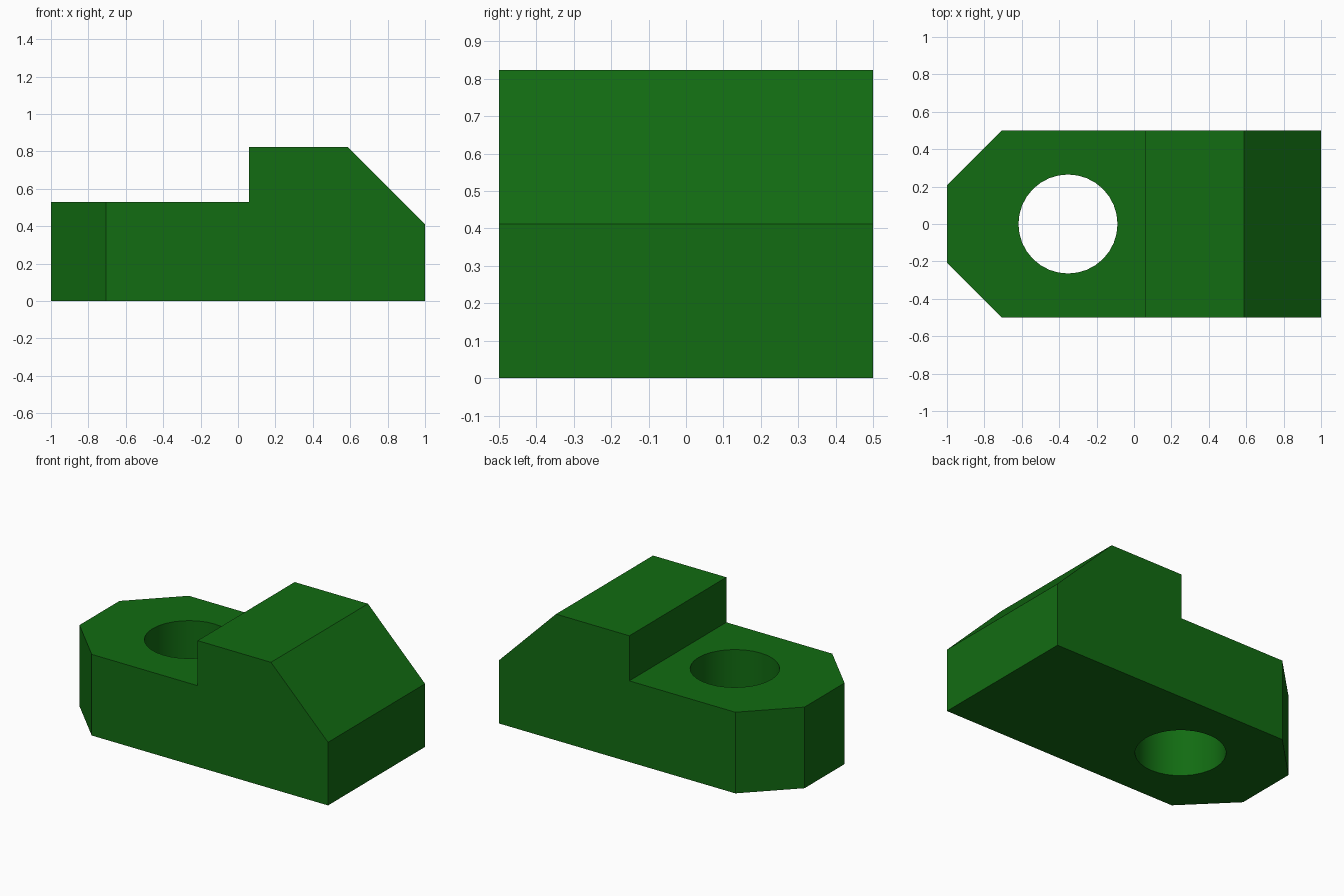
import bpy, bmesh, math
from mathutils import Vector

if "Cube" in bpy.data.objects:
    bpy.data.objects.remove(bpy.data.objects["Cube"])

U = 1 / 17  # drawing unit


def prism(name, points, direction):
    """Extrude a closed outline along a direction."""
    bm = bmesh.new()
    face = bm.faces.new([bm.verts.new(p) for p in points])
    ext = bmesh.ops.extrude_face_region(bm, geom=[face])
    verts = [v for v in ext["geom"] if isinstance(v, bmesh.types.BMVert)]
    bmesh.ops.translate(bm, verts=verts, vec=Vector(direction))
    bmesh.ops.recalc_face_normals(bm, faces=bm.faces)
    mesh = bpy.data.meshes.new(name)
    bm.to_mesh(mesh)
    bm.free()
    obj = bpy.data.objects.new(name, mesh)
    bpy.context.collection.objects.link(obj)
    return obj


def cut(target, tool, operation):
    """Apply a boolean and discard its tool."""
    tool.hide_render = True
    mod = target.modifiers.new(tool.name, 'BOOLEAN')
    mod.operation = operation
    mod.solver = 'EXACT'
    mod.object = tool
    bpy.context.view_layer.objects.active = target
    bpy.ops.object.modifier_apply(modifier=mod.name)
    bpy.data.objects.remove(tool)


# Side profile: low shelf, raised block, sloped end (overlong on the left)
side = [(-20, 0), (17, 0), (17, 7), (10, 14), (1, 14), (1, 9), (-20, 9)]
block = prism("clamp_block", [(x * U, -0.8, z * U) for x, z in side], (0, 1.6, 0))

# Plan outline: trims width and chamfers the left corners
half = [(-17, 3.5), (-12, 8.5), (20, 8.5)]
plan = half + [(x, -y) for x, y in reversed(half)]
cut(block, prism("plan_trim", [(x * U, y * U, -0.2) for x, y in plan], (0, 0, 1.4)), 'INTERSECT')

# Round through hole in the shelf
bpy.ops.mesh.primitive_cylinder_add(vertices=32, radius=4.5 * U, depth=3,
                                    location=(-6 * U, 0, 0.3))
hole = bpy.context.object
hole.name = "hole_cutter"
cut(block, hole, 'DIFFERENCE')

# Smooth bore, crisp edges
bpy.ops.object.select_all(action='DESELECT')
block.select_set(True)
bpy.context.view_layer.objects.active = block
bpy.ops.object.shade_smooth_by_angle(angle=math.radians(30))

# Green finish
green = bpy.data.materials.new("green")
green.diffuse_color = (0.006, 0.15, 0.006, 1)
green.use_nodes = True
green.node_tree.nodes["Principled BSDF"].inputs["Base Color"].default_value = green.diffuse_color
block.data.materials.clear()
block.data.materials.append(green)
for poly in block.data.polygons:
    poly.material_index = 0
